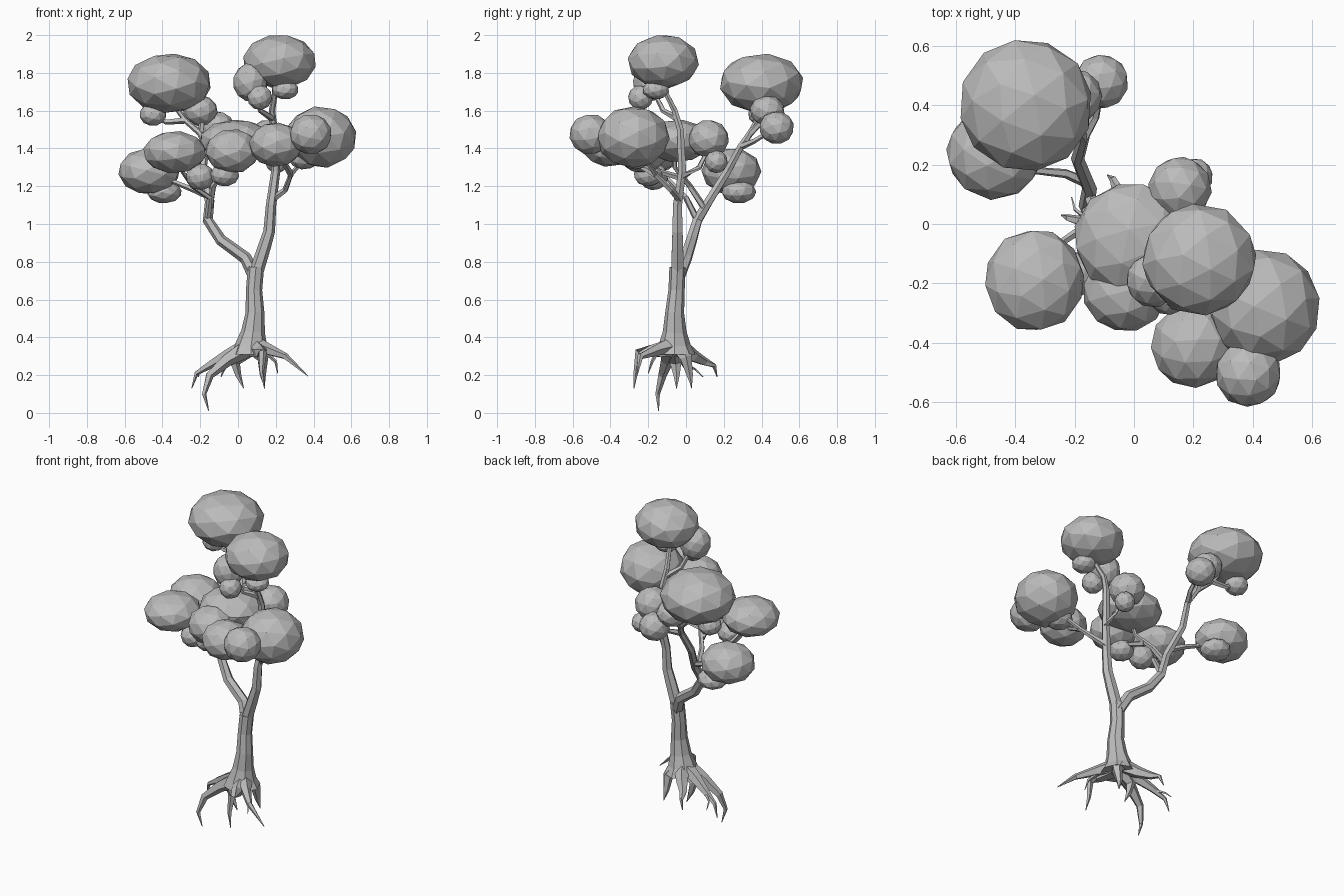
import bpy
import bmesh
import math
import random
from mathutils import Vector, Matrix

random.seed(4)

default_cube = bpy.data.objects.get("Cube")
if default_cube:
    bpy.data.objects.remove(default_cube, do_unlink=True)


def make_material(name, colour):
    material = bpy.data.materials.new(name)
    material.use_nodes = True
    material.diffuse_color = colour
    material.node_tree.nodes["Principled BSDF"].inputs["Base Color"].default_value = colour
    return material


grey = make_material("plain grey", (0.5, 0.5, 0.5, 1))


def add_object(name, bm):
    bmesh.ops.recalc_face_normals(bm, faces=bm.faces)
    mesh = bpy.data.meshes.new(name)
    bm.to_mesh(mesh)
    bm.free()
    mesh.materials.append(grey)
    obj = bpy.data.objects.new(name, mesh)
    bpy.context.collection.objects.link(obj)
    return obj


def limb(name, path, start, end, sides=6, radii=None):
    """Faceted tube along a path, tapering from the start to the end radius."""
    points = [Vector(p) for p in path]
    last = len(points) - 1
    bm = bmesh.new()
    rings = []
    for i, point in enumerate(points):
        along = (points[min(i + 1, last)] - points[max(i - 1, 0)]).normalized()
        reference = Vector((0, 1, 0)) if abs(along.y) < 0.8 else Vector((1, 0, 0))
        u = along.cross(reference).normalized()
        v = along.cross(u)
        radius = radii[i] if radii else start + (end - start) * i / last
        ring = []
        for k in range(sides):
            angle = math.tau * k / sides
            offset = u * math.cos(angle) + v * math.sin(angle)
            ring.append(bm.verts.new(point + offset * radius))
        rings.append(ring)
    for low, high in zip(rings, rings[1:]):
        for k in range(sides):
            n = (k + 1) % sides
            bm.faces.new((low[k], low[n], high[n], high[k]))
    bm.faces.new(rings[0])
    bm.faces.new(rings[-1])
    return add_object(name, bm)


def clump(name, centre, size):
    """Faceted leaf ball, turned at random and then flattened to its size."""
    bm = bmesh.new()
    bmesh.ops.create_icosphere(bm, subdivisions=2, radius=1.03)
    turn = Matrix.Rotation(random.uniform(0, math.tau), 4, "Z")
    tilt = Matrix.Rotation(random.uniform(0, math.tau), 4, "X")
    squash = Matrix.Diagonal((*size, 1))
    bm.transform(Matrix.Translation(centre) @ squash @ turn @ tilt)
    return add_object(name, bm)


# Trunk with a flared foot, running on into the right-hand main branch
limb("trunk", [(.07, -.06, .31), (.07, -.06, .36), (.08, -.06, .43), (.09, -.06, .53),
               (.085, -.05, .65), (.095, -.045, .77)],
     0, 0, 8, [.11, .085, .063, .05, .043, .043])
limb("left_main_branch", [(.14, -.045, .78 + .1), (.095, -.045, .74)][::-1] +
     [(.165, -.045, .96), (.175, -.045, 1.1), (.2, -.02, 1.28), (.19, -.03, 1.5),
      (.18, -.06, 1.6), (.2, -.12, 1.72), (.21, -.12, 1.82)], .038, .01)
limb("right_main_branch", [(.09, -.04, .72), (.04, 0, .82), (-.09, .03, .915), (-.16, .06, 1.02),
                           (-.15, .12, 1.12), (-.19, .22, 1.28), (-.17, .29, 1.41),
                           (-.2, .34, 1.48), (-.28, .38, 1.55), (-.36, .4, 1.66)], .036, .012)

# Thin side branches that carry the leaf clumps
side_branches = {
    "back_branch": [(-.17, .29, 1.41), (-.13, .36, 1.44), (-.11, .46, 1.5)],
    "back_upper_branch": [(-.2, .34, 1.48), (-.19, .4, 1.54), (-.2, .43, 1.6)],
    "upper_right_branch": [(-.28, .38, 1.55), (-.38, .4, 1.54), (-.45, .4, 1.58)],
    "low_right_branch": [(-.16, .14, 1.15), (-.23, .17, 1.18), (-.33, .18, 1.22), (-.45, .24, 1.27)],
    "front_right_branch": [(-.16, .06, 1.02), (-.15, .0, 1.14), (-.24, -.06, 1.2), (-.33, -.18, 1.33)],
    "centre_branch": [(-.15, .1, 1.08), (-.13, .02, 1.2), (-.06, -.06, 1.3), (-.02, -.06, 1.42)],
    "centre_front_branch": [(-.1, -.02, 1.24), (-.07, -.15, 1.28), (-.04, -.22, 1.37)],
    "left_branch": [(.185, -.035, 1.13), (.25, -.08, 1.18), (.28, -.16, 1.26), (.4, -.26, 1.4)],
    "front_left_branch": [(.28, -.16, 1.26), (.24, -.28, 1.33), (.21, -.4, 1.4)],
    "back_left_branch": [(.2, -.02, 1.25), (.2, .07, 1.3), (.17, .13, 1.42)],
    "top_front_branch": [(.18, -.05, 1.56), (.12, -.12, 1.6), (.07, -.19, 1.74)],
}
for name, path in side_branches.items():
    limb(name, path, .019, .01, 5)

# Roots, spreading from the foot and curling down to points
roots = {
    "right_root": [(.04, -.05, .35), (-.05, -.03, .31), (-.14, 0, .26), (-.22, .02, .21), (-.245, .03, .13)],
    "front_right_root": [(.04, -.08, .34), (-.06, -.1, .28), (-.15, -.125, .2), (-.18, -.15, .1),
                         (-.155, -.145, .01)],
    "left_root": [(.1, -.08, .35), (.16, -.15, .335), (.25, -.24, .3), (.37, -.26, .195)],
    "front_root": [(.09, -.09, .34), (.12, -.18, .325), (.13, -.25, .32), (.125, -.265, .22), (.14, -.275, .13)],
    "middle_root": [(.05, -.06, .34), (-.02, -.055, .27), (0, -.05, .2), (.03, -.05, .13)],
    "back_root": [(.05, -.03, .35), (0, .04, .3), (-.05, .1, .27), (-.07, .15, .25), (-.09, .165, .19)],
    "back_left_root": [(.09, -.03, .34), (.13, .0, .29), (.13, .02, .2), (.14, .03, .14)],
}
for name, path in roots.items():
    count = len(path)
    limb(name, path, 0, 0, 5, [.05 * (1 - i / count) ** 1.5 if i < count - 1 else .002 for i in range(count)])
# Fork where the front right and right roots throw side shoots
limb("right_root_shoot", [(-.1, -.02, .28), (-.15, .01, .25), (-.2, .05, .23), (-.21, .09, .19)], .014, .002, 4)
limb("left_root_shoot", [(.14, -.15, .33), (.2, -.18, .27), (.21, -.2, .21)], .014, .002, 4)

# Large leaf clumps: centre, then half sizes
large_clumps = {
    "top_right_leaves": ((-.365, .4, 1.745), (.22, .22, .155)),
    "top_left_leaves": ((.22, -.12, 1.86), (.19, .185, .14)),
    "left_leaves": ((.44, -.28, 1.46), (.185, .19, .16)),
    "low_right_leaves": ((-.47, .24, 1.28), (.16, .155, .12)),
    "front_right_leaves": ((-.335, -.19, 1.38), (.165, .17, .11)),
    "centre_leaves": ((-.01, -.05, 1.44), (.19, .185, .11)),
    "centre_front_leaves": ((-.03, -.23, 1.385), (.14, .13, .115)),
    "front_left_leaves": ((.2, -.41, 1.42), (.14, .14, .115)),
}
for name, (centre, size) in large_clumps.items():
    clump(name, centre, size)

# Small leaf clumps: centre, then width and height
small_clumps = {
    "front_left_tuft": ((.385, -.505, 1.475), .11, .105),
    "back_left_tuft": ((.155, .12, 1.45), .105, .1),
    "back_left_low_tuft": ((.205, .16, 1.33), .06, .06),
    "back_tuft": ((-.11, .48, 1.51), .09, .085),
    "back_upper_tuft": ((-.2, .43, 1.6), .09, .08),
    "top_right_tuft": ((-.45, .4, 1.58), .07, .06),
    "top_left_tuft": ((.065, -.19, 1.75), .09, .1),
    "top_front_tuft": ((.115, -.24, 1.67), .065, .065),
    "top_under_tuft": ((.25, -.16, 1.71), .07, .05),
    "low_right_tuft": ((-.39, .28, 1.17), .09, .06),
    "front_right_tuft": ((-.2, -.17, 1.25), .075, .07),
    "centre_front_tuft": ((-.07, -.2, 1.26), .075, .06),
    "left_tuft": ((.35, -.27, 1.35), .08, .06),
}
for name, (centre, width, height) in small_clumps.items():
    clump(name, centre, (width, width, height))
